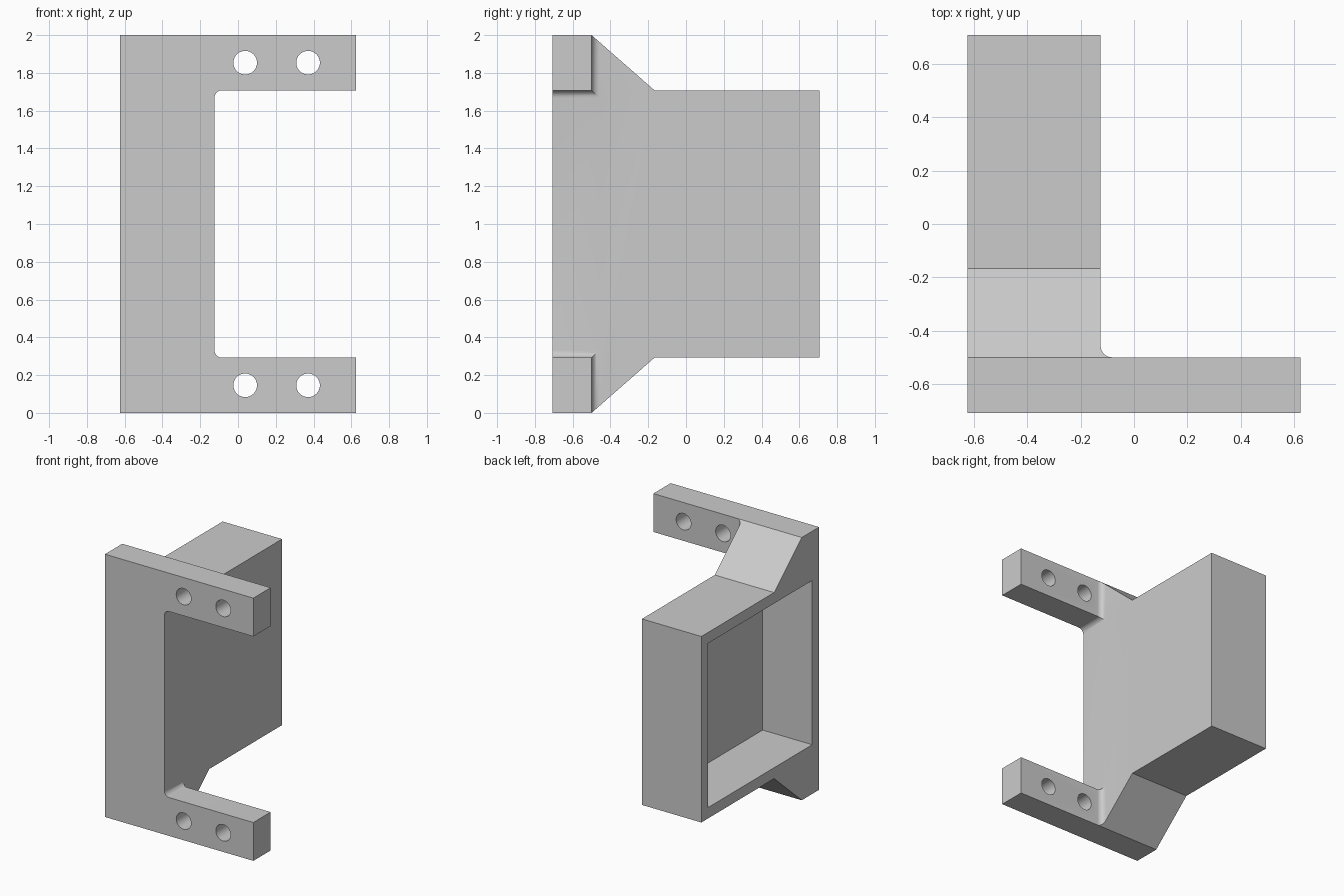
import bpy, bmesh, math

if "Cube" in bpy.data.objects:
    bpy.data.objects.remove(bpy.data.objects["Cube"])

HALF_W, HALF_D, HEIGHT = 0.625, 0.708, 2.0
WALL_X = -0.125            # inner side of the housing
PLATE_Y = -0.5             # back of the front plate
ARM_Z = 1.708              # underside of the upper arm
GUSSET_Y = -0.167          # where the sloped gusset meets the housing
FILLET = 0.042
SHELL = 0.083
SLOPE = (HEIGHT - ARM_Z) / (GUSSET_Y - PLATE_Y)

grey = bpy.data.materials.new("plain_grey")
grey.use_nodes = True
grey.diffuse_color = (0.6, 0.6, 0.6, 1)
grey.node_tree.nodes["Principled BSDF"].inputs["Base Color"].default_value = (0.6, 0.6, 0.6, 1)


def loft(name, rings):
    """Skin a stack of equal rings into a closed solid."""
    bm = bmesh.new()
    loops = [[bm.verts.new(p) for p in ring] for ring in rings]
    n = len(loops[0])
    for a, b in zip(loops, loops[1:]):
        for i in range(n):
            j = (i + 1) % n
            bm.faces.new((a[i], a[j], b[j], b[i]))
    bm.faces.new(loops[0])
    bm.faces.new(loops[-1])
    bmesh.ops.remove_doubles(bm, verts=bm.verts, dist=1e-5)
    bmesh.ops.recalc_face_normals(bm, faces=bm.faces)
    mesh = bpy.data.meshes.new(name)
    bm.to_mesh(mesh)
    bm.free()
    mesh.materials.append(grey)
    ob = bpy.data.objects.new(name, mesh)
    bpy.context.collection.objects.link(ob)
    return ob


def prism_x(name, profile, x0, x1):
    return loft(name, [[(x, y, z) for y, z in profile] for x in (x0, x1)])


def combine(target, tool, operation):
    mod = target.modifiers.new(operation.lower(), 'BOOLEAN')
    mod.operation, mod.object, mod.solver = operation, tool, 'EXACT'
    bpy.context.view_layer.objects.active = target
    bpy.ops.object.modifier_apply(modifier=mod.name)
    bpy.data.objects.remove(tool)


# Housing with sloped gussets behind the front plate
upper = [(HALF_D, ARM_Z), (GUSSET_Y, ARM_Z), (PLATE_Y, HEIGHT), (-HALF_D, HEIGHT)]
lower = [(y, HEIGHT - z) for y, z in reversed(upper)]
bracket = prism_x("mounting_bracket", upper + lower, -HALF_W, WALL_X)

# Pocket open on the outer side
py, pz = HALF_D - SHELL, ARM_Z - SHELL
pocket = prism_x("pocket_cutter", [(-py, HEIGHT - pz), (py, HEIGHT - pz), (py, pz), (-py, pz)],
                 -HALF_W - 0.1, WALL_X - SHELL)
combine(bracket, pocket, 'DIFFERENCE')


# Arms, flared into the housing by a mitred fillet
def arm_ring(x, d, flip):
    ring = [(-HALF_D, HEIGHT), (-HALF_D, ARM_Z - d), (PLATE_Y + d, ARM_Z - d),
            (PLATE_Y + d, HEIGHT - SLOPE * d), (PLATE_Y, HEIGHT)]
    return [(x, y, HEIGHT - z if flip else z) for y, z in ring]


STEPS = 8
for name, flip in (("upper_arm", False), ("lower_arm", True)):
    rings = []
    for k in range(STEPS + 1):
        a = k / STEPS * math.pi / 2
        rings.append(arm_ring(WALL_X + FILLET * (1 - math.cos(a)), FILLET * (1 - math.sin(a)), flip))
    rings.append(arm_ring(HALF_W, 0, flip))
    combine(bracket, loft(name, rings), 'UNION')

# Screw holes through both arms
for x in (0.038, 0.371):
    for z in (0.146, HEIGHT - 0.146):
        circle = [(x + 0.0625 * math.cos(t * math.tau / 40), z + 0.0625 * math.sin(t * math.tau / 40))
                  for t in range(40)]
        hole = loft("hole_cutter", [[(cx, y, cz) for cx, cz in circle] for y in (-0.8, -0.4)])
        combine(bracket, hole, 'DIFFERENCE')

# Smooth fillets and holes, sharp edges kept
bpy.ops.object.select_all(action='DESELECT')
bracket.select_set(True)
bpy.context.view_layer.objects.active = bracket
bpy.ops.object.shade_smooth_by_angle(angle=math.radians(30))
